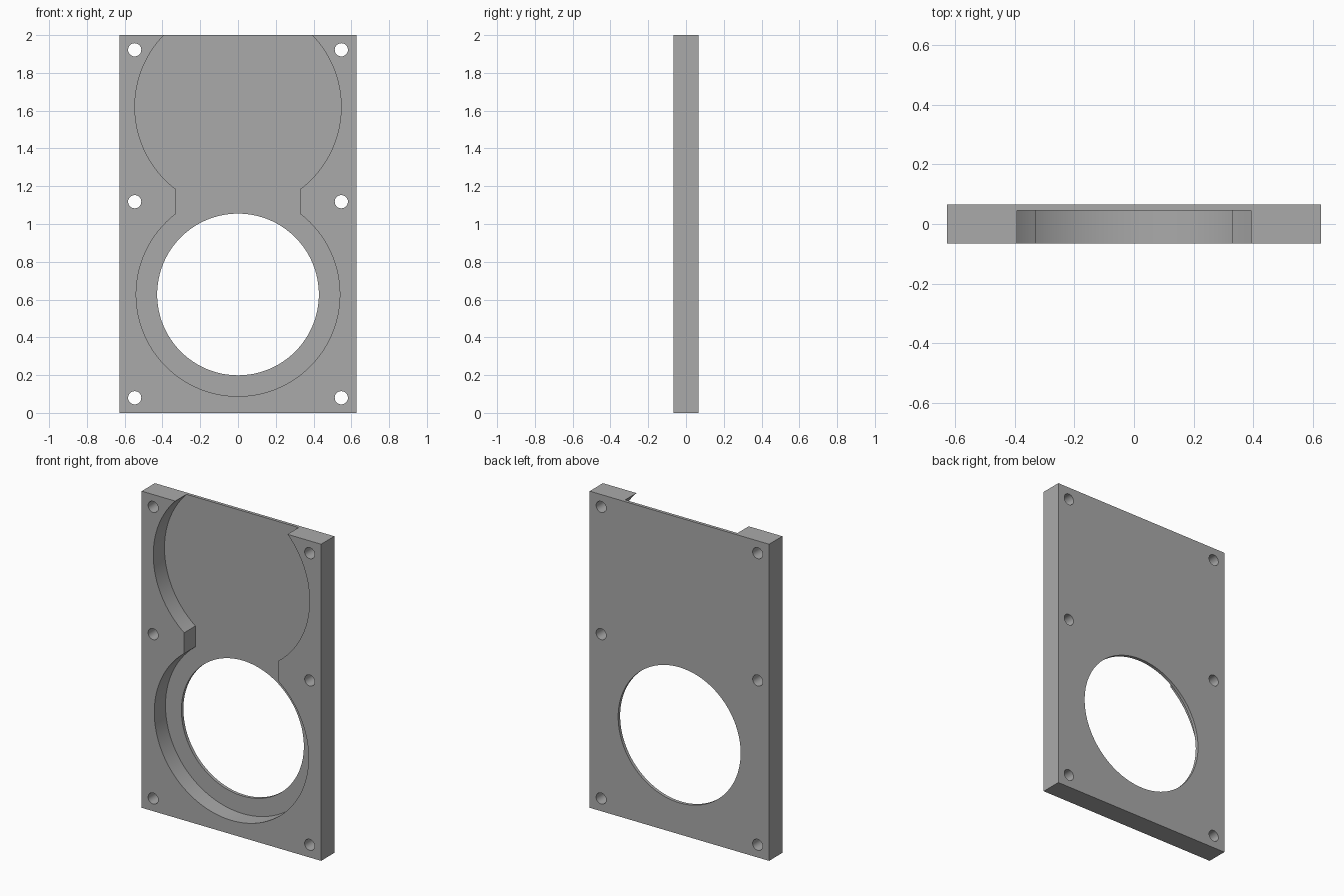
import bpy, bmesh
from math import pi, sin, cos, acos

if "Cube" in bpy.data.objects:
    bpy.data.objects.remove(bpy.data.objects["Cube"], do_unlink=True)

W, H, D = 0.627, 2.0, 0.066        # half width, height, half depth
FLOOR = 0.046                      # depth of the pocket floor
PORT_Z, PORT_R = 0.627, 0.428      # large round opening
LOWER_R = 0.539                    # lower pocket circle
UPPER_Z, UPPER_R = 1.62, 0.546     # upper pocket circle
NECK = 0.33                        # half width of the neck

grey = bpy.data.materials.new("plain grey")
grey.use_nodes = True
grey.diffuse_color = (0.4, 0.4, 0.4, 1)
grey.node_tree.nodes["Principled BSDF"].inputs["Base Color"].default_value = (0.4, 0.4, 0.4, 1)


def arc(z, r, a0, a1, n):
    steps = [a0 + (a1 - a0) * i / n for i in range(n + 1)]
    return [(r * cos(a), z + r * sin(a)) for a in steps]


def prism(name, outlines, y0, y1):
    """Extrude closed x-z outlines from y0 to y1 into one object."""
    bm = bmesh.new()
    for pts in outlines:
        front = [bm.verts.new((x, y0, z)) for x, z in pts]
        back = [bm.verts.new((x, y1, z)) for x, z in pts]
        bm.faces.new(front)
        bm.faces.new(back[::-1])
        for i in range(len(pts)):
            j = (i + 1) % len(pts)
            bm.faces.new((front[j], front[i], back[i], back[j]))
    bmesh.ops.recalc_face_normals(bm, faces=bm.faces)
    mesh = bpy.data.meshes.new(name)
    bm.to_mesh(mesh)
    bm.free()
    mesh.materials.append(grey)
    obj = bpy.data.objects.new(name, mesh)
    bpy.context.collection.objects.link(obj)
    return obj


def circle(x, z, r, n):
    return [(x + px, pz) for px, pz in arc(z, r, 0, 2 * pi, n)[:-1]]


# Rectangular plate
plate = prism("mounting_plate", [[(-W, 0), (W, 0), (W, H), (-W, H)]], -D, D)

# Keyhole-shaped pocket: two arcs joined by a straight neck, open at the top
right = arc(UPPER_Z, UPPER_R, pi / 2, -acos(NECK / UPPER_R), 64)
right += arc(PORT_Z, LOWER_R, acos(NECK / LOWER_R), -pi / 2, 64)
left = [(-x, z) for x, z in right[-2:0:-1]]
pocket = prism("pocket_cutter", [right + left], -0.2, FLOOR)

# Large opening and six screw holes
holes = [circle(0, PORT_Z, PORT_R, 128)]
for z in (0.08, 1.118, 1.922):
    for x in (-0.547, 0.547):
        holes.append(circle(x, z, 0.035, 32))
drill = prism("hole_cutter", holes, -0.3, 0.3)

# Cut the plate
bpy.context.view_layer.objects.active = plate
for cutter in (pocket, drill):
    mod = plate.modifiers.new(cutter.name, "BOOLEAN")
    mod.operation = "DIFFERENCE"
    mod.solver = "EXACT"
    mod.object = cutter
    bpy.ops.object.modifier_apply(modifier=mod.name)
    bpy.data.objects.remove(cutter, do_unlink=True)

# Smooth round walls, crisp edges
bpy.ops.object.select_all(action="DESELECT")
plate.select_set(True)
bpy.ops.object.shade_smooth_by_angle(angle=pi / 6)
